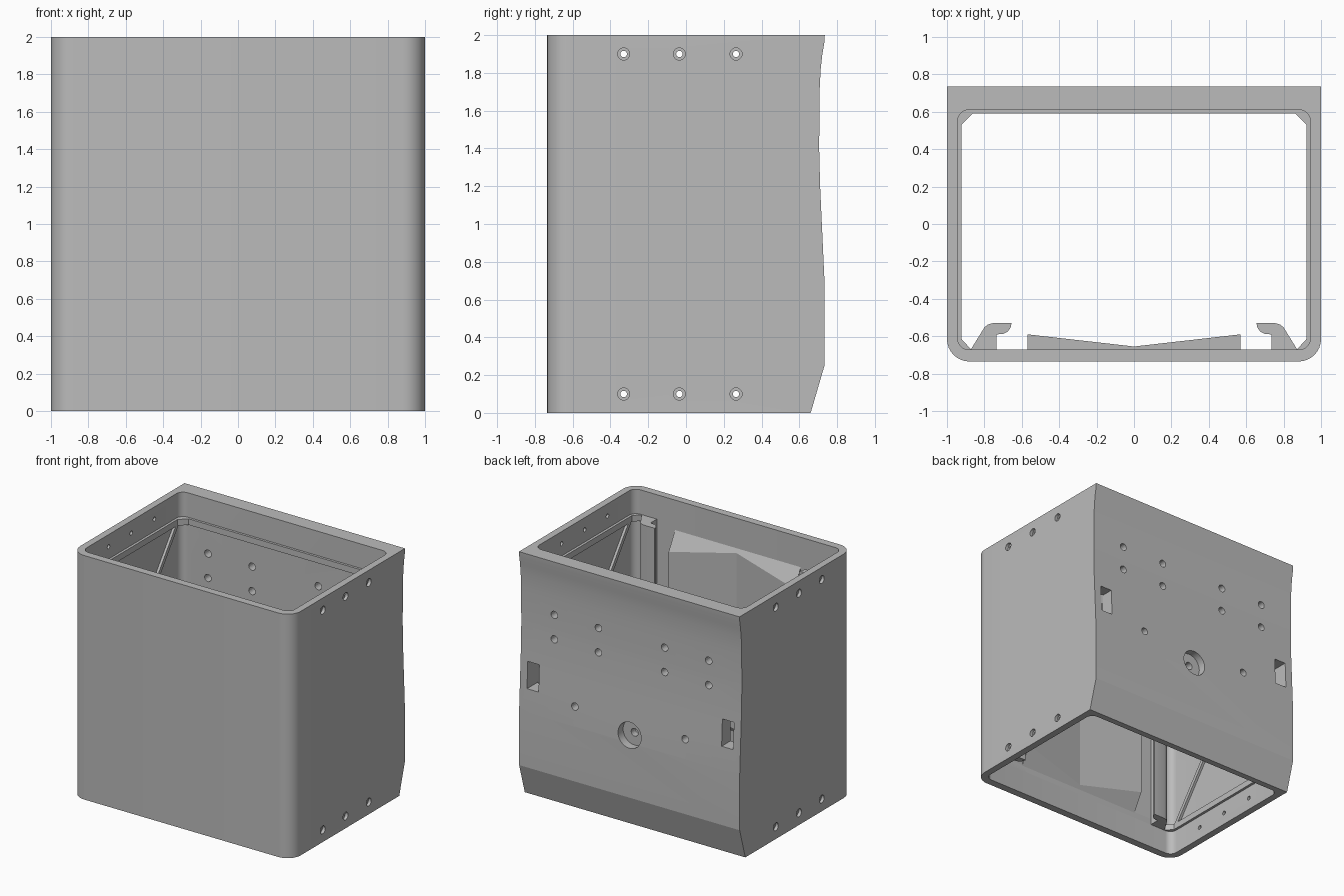
import bpy, bmesh, math
from mathutils import Vector

cube = bpy.data.objects.get("Cube")
if cube:
    bpy.data.objects.remove(cube, do_unlink=True)

grey = bpy.data.materials.new("plain_grey")
grey.use_nodes = True
grey.diffuse_color = (0.5, 0.5, 0.5, 1)
grey.node_tree.nodes["Principled BSDF"].inputs["Base Color"].default_value = (0.5, 0.5, 0.5, 1)


def prism(name, points, axis, lo, hi):
    """Extrude a 2D outline along x, y or z (outline uses the other two axes in order)."""
    def place(p, h):
        c = list(p)
        c.insert("xyz".index(axis), h)
        return Vector(c)
    bm = bmesh.new()
    base = bm.faces.new([bm.verts.new(place(p, lo)) for p in points])
    ext = bmesh.ops.extrude_face_region(bm, geom=[base])
    top = [v for v in ext["geom"] if isinstance(v, bmesh.types.BMVert)]
    shift = place((0, 0), hi - lo)
    bmesh.ops.translate(bm, verts=top, vec=shift)
    bmesh.ops.recalc_face_normals(bm, faces=bm.faces)
    mesh = bpy.data.meshes.new(name)
    bm.to_mesh(mesh)
    bm.free()
    mesh.materials.append(grey)
    obj = bpy.data.objects.new(name, mesh)
    bpy.context.collection.objects.link(obj)
    return obj


def circle(u, v, r, n=20):
    return [(u + r * math.cos(math.tau * i / n), v + r * math.sin(math.tau * i / n)) for i in range(n)]


def rect(u0, u1, v0, v1):
    return [(u0, v0), (u1, v0), (u1, v1), (u0, v1)]


def rounded(w, y0, y1, r_front, r_back, seg=8):
    """Plan outline with separate corner radii at the front and the back."""
    pts = []
    for k, (sx, y, sy, r) in enumerate([(1, y1, 1, r_back), (-1, y1, 1, r_back),
                                        (-1, y0, -1, r_front), (1, y0, -1, r_front)]):
        if r == 0:
            pts.append((sx * w, y))
            continue
        for i in range(seg + 1):
            a = math.pi / 2 * (k + i / seg)
            pts.append((sx * (w - r) + r * math.cos(a), y - sy * r + r * math.sin(a)))
    return pts


def combine(obj, cutter, operation="DIFFERENCE"):
    mod = obj.modifiers.new("cut", "BOOLEAN")
    mod.operation, mod.solver, mod.object = operation, "EXACT", cutter
    bpy.context.view_layer.objects.active = obj
    bpy.ops.object.modifier_apply(modifier=mod.name)
    bpy.data.objects.remove(cutter, do_unlink=True)


def smooth(obj, degrees):
    bpy.ops.object.select_all(action="DESELECT")
    obj.select_set(True)
    bpy.context.view_layer.objects.active = obj
    bpy.ops.object.shade_smooth_by_angle(angle=math.radians(degrees))


# Housing: contoured back, rounded front, open top and bottom
side_profile = [(-0.735, 0), (0.66, 0), (0.733, 0.25), (0.733, 0.7), (0.71, 1.2), (0.705, 1.4),
                (0.707, 1.7), (0.713, 1.82), (0.722, 1.9), (0.732, 1.96), (0.735, 2), (-0.735, 2)]
housing = prism("housing", side_profile, "x", -1, 1)
combine(housing, prism("plan", rounded(1, -0.735, 0.76, 0.12, 0), "z", -0.1, 2.1), "INTERSECT")
combine(housing, prism("cavity", rounded(0.943, -0.672, 0.61, 0.06, 0.06), "z", -0.1, 2.1))

# Countersunk screw holes in both side walls
for y in (-0.33, -0.035, 0.265):
    for z in (0.1, 1.9):
        combine(housing, prism("screw", circle(y, z, 0.017), "x", -1.1, 1.1))
        for s in (-1, 1):
            combine(housing, prism("sink", circle(y, z, 0.032), "x", *sorted((s * 0.975, s * 1.1))))

# Mounting holes, latch slots and cable port in the back wall
for s in (-1, 1):
    for x, z in ((0.3, 1.35), (0.3, 1.55), (0.7, 1.35), (0.7, 1.55), (0.5, 0.86)):
        combine(housing, prism("mount", circle(s * x, z, 0.03), "y", 0.5, 0.8))
    combine(housing, prism("slot", rect(*sorted((s * 0.83, s * 0.935)), 0.89, 1.11), "y", 0.5, 0.8))
combine(housing, prism("port", circle(0, 0.76, 0.105, 32), "y", 0.665, 0.8))
combine(housing, prism("port_hole", circle(0, 0.76, 0.032), "y", 0.5, 0.8))
smooth(housing, 14)

# Ledges around the inside, with chamfered corners
ledge_outer = rounded(0.95, -0.68, 0.615, 0.05, 0.05)
c = 0.06
ledge_inner = [(0.922, 0.59 - c), (0.922 - c, 0.59), (c - 0.922, 0.59), (-0.922, 0.59 - c),
               (-0.922, -0.615), (-0.87, -0.672), (0.87, -0.672), (0.922, -0.615)]
for name, z in (("lower_ledge", 0.2), ("upper_ledge", 1.75)):
    ledge = prism(name, ledge_outer, "z", z, z + 0.05)
    combine(ledge, prism("ledge_cut", ledge_inner, "z", z - 0.1, z + 0.15))

# Front wall pieces: two clip rails and two sloped pads, plus crossed side ribs
hook = [(0.875, -0.675), (0.735, -0.675), (0.735, -0.59), (0.70, -0.588), (0.675, -0.575),
        (0.66, -0.555), (0.655, -0.53), (0.755, -0.53), (0.78, -0.537), (0.80, -0.553)]
for s, side in ((1, "left"), (-1, "right")):
    smooth(prism(side + "_clip_rail", [(s * x, y) for x, y in hook], "z", 0.2, 1.8), 35)

    pad = prism(side + "_pad", [(0, -0.675), (s * 0.57, -0.675), (s * 0.57, -0.59), (0, -0.655)], "z", 0.24, 1.76)
    for v in pad.data.vertices:
        inset = 1.8 * (v.co.y + 0.675)
        v.co.z += inset if v.co.z < 1 else -inset

    for d, label in ((1, "rising"), (-1, "falling")):
        ends = [(-0.63, 0.22), (-0.59, 0.22), (0.57, 1.78), (0.53, 1.78)]
        prism(f"{side}_{label}_rib", [(y, 1 + d * (z - 1)) for y, z in ends], "x",
              *sorted((s * 0.922, s * 0.95)))
